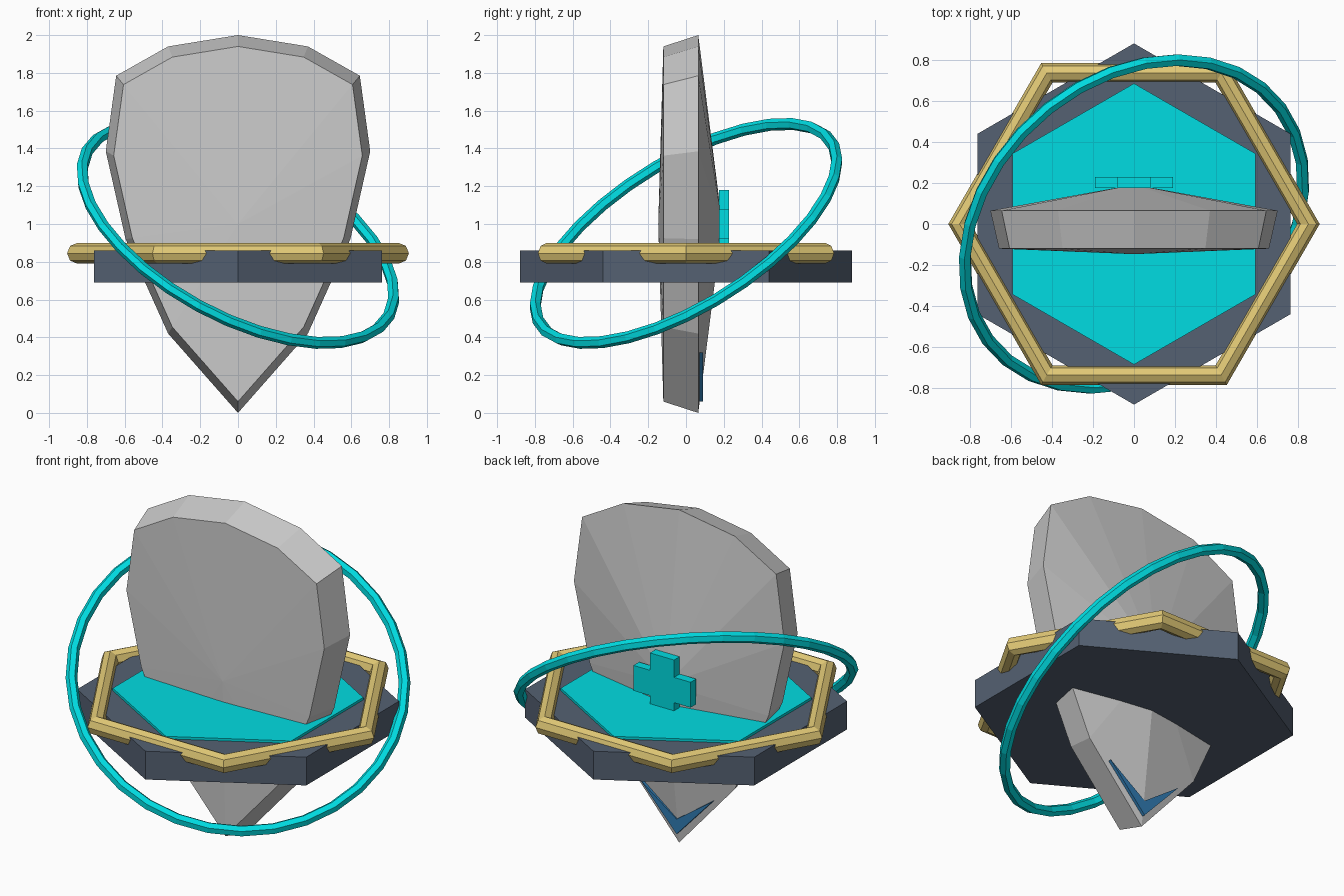
import bpy, bmesh, math

if "Cube" in bpy.data.objects:
    bpy.data.objects.remove(bpy.data.objects["Cube"])


def colour(name, rgb):
    m = bpy.data.materials.new(name)
    m.diffuse_color = (*rgb, 1)
    m.use_nodes = True
    m.node_tree.nodes["Principled BSDF"].inputs["Base Color"].default_value = m.diffuse_color
    return m


slate = colour("slate", (0.09, 0.12, 0.17))
cyan = colour("cyan", (0.0, 0.72, 0.76))
gold = colour("gold", (0.75, 0.58, 0.18))
blue = colour("blue", (0.03, 0.2, 0.45))


def from_bmesh(name, bm, mat=None):
    bmesh.ops.recalc_face_normals(bm, faces=bm.faces)
    me = bpy.data.meshes.new(name)
    bm.to_mesh(me)
    bm.free()
    ob = bpy.data.objects.new(name, me)
    bpy.context.collection.objects.link(ob)
    if mat:
        me.materials.append(mat)
    return ob


def plate(name, outline, y0, y1, mat):
    """Outline in x,z extruded from y0 to y1."""
    bm = bmesh.new()
    f = bm.faces.new([bm.verts.new((x, y0, z)) for x, z in outline])
    r = bmesh.ops.extrude_face_region(bm, geom=[f])
    for v in r["geom"]:
        if isinstance(v, bmesh.types.BMVert):
            v.co.y = y1
    return from_bmesh(name, bm, mat)


def hexagon(name, radius, z0, z1, mat):
    bpy.ops.mesh.primitive_cylinder_add(vertices=6, radius=radius, depth=z1 - z0,
                                        location=(0, 0, (z0 + z1) / 2))
    ob = bpy.context.object
    ob.name = name
    ob.data.materials.append(mat)


def ring(name, segs, sides, major, minor, z, rot, mat):
    bpy.ops.mesh.primitive_torus_add(major_segments=segs, minor_segments=sides,
                                     major_radius=major, minor_radius=minor,
                                     location=(0, 0, z), rotation=rot)
    ob = bpy.context.object
    ob.name = name
    ob.data.materials.append(mat)


# Shield: two outline rings, each closed by a shallow fan to a centre point
half = [(0.37, 1.94), (0.645, 1.785), (0.70, 1.385), (0.595, 0.92), (0.37, 0.42)]
outline = [(0, 2)] + half + [(0, 0)] + [(-x, z) for x, z in reversed(half)]
bm = bmesh.new()
front = [bm.verts.new((x * 0.94, -0.12, 1 + (z - 1) * 0.94)) for x, z in outline]
back = [bm.verts.new((x, 0.065, z)) for x, z in outline]
front_mid = bm.verts.new((0, -0.147, 1))
back_mid = bm.verts.new((0, 0.192, 1))
for i in range(len(outline)):
    j = (i + 1) % len(outline)
    bm.faces.new((front[i], front[j], back[j], back[i]))
    bm.faces.new((front[j], front[i], front_mid))
    bm.faces.new((back[i], back[j], back_mid))
from_bmesh("shield", bm)

# Blue chevron near the tip, on the back
plate("tip_chevron", [(0, 0.06), (0.24, 0.32), (0, 0.15), (-0.24, 0.32)], 0.05, 0.09, blue)

# Cross on the back
a, b, c = 0.08, 0.19, 1.0
quarter = [(a, b), (a, a), (b, a)]
cross = quarter + [(x, -z) for x, z in reversed(quarter)]
cross += [(-x, -z) for x, z in quarter] + [(-x, z) for x, z in reversed(quarter)]
plate("back_cross", [(x, c + z * 0.95) for x, z in cross], 0.175, 0.228, cyan)

# Hexagonal base and its inlay
hexagon("base", 0.88, 0.69, 0.86, slate)
hexagon("base_inlay", 0.685, 0.80, 0.875, cyan)

# Six-sided gold rim and tilted orbit ring
ring("gold_rim", 6, 8, 0.85, 0.055, 0.845, (0, 0, 0), gold)
ring("orbit_ring", 32, 6, 0.91, 0.032, 0.95, (0.5, 0.5, 0), cyan)
